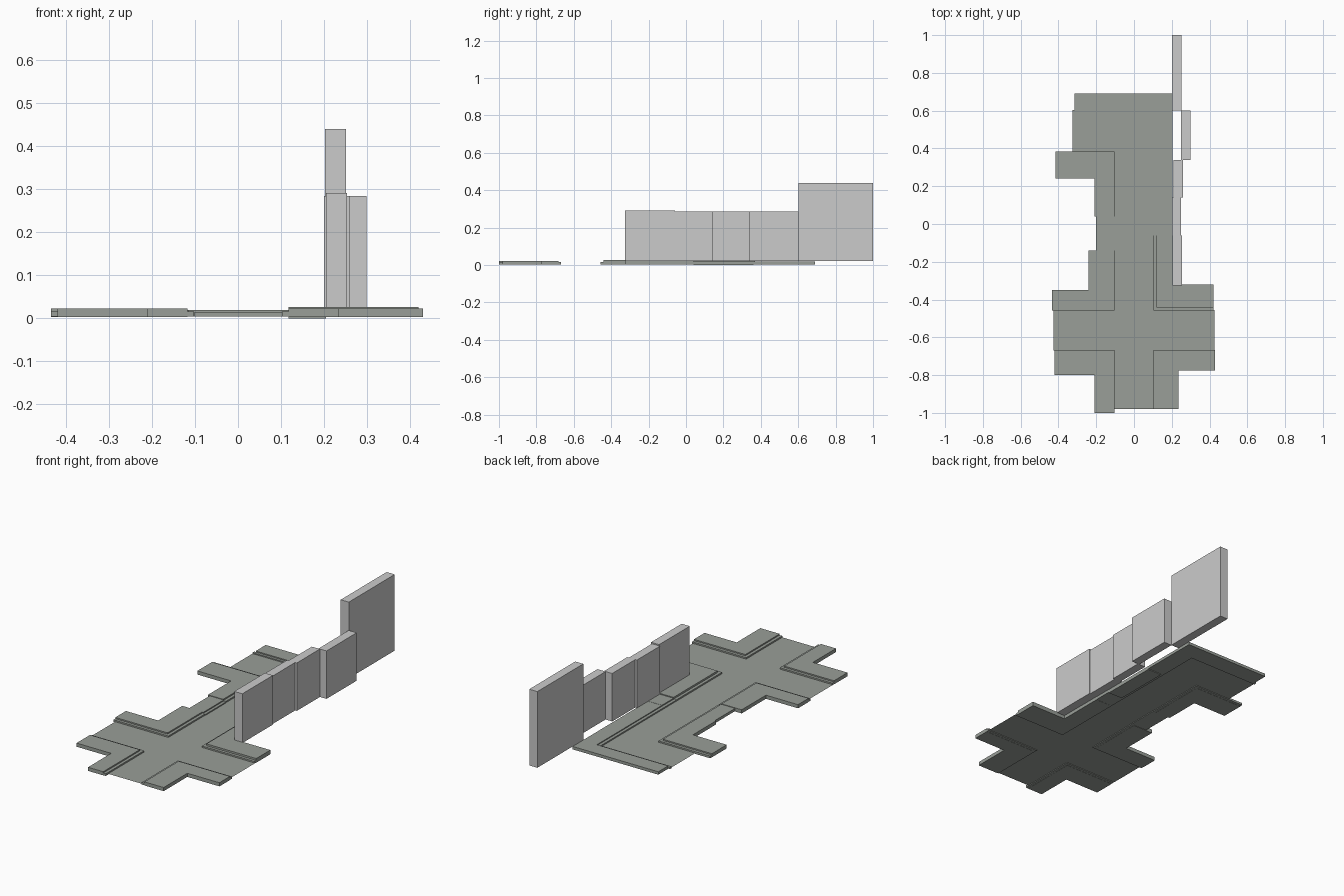
import bpy, bmesh

if "Cube" in bpy.data.objects:
    bpy.data.objects.remove(bpy.data.objects["Cube"])


def material(name, rgb):
    m = bpy.data.materials.new(name)
    m.diffuse_color = (*rgb, 1)
    m.use_nodes = True
    m.node_tree.nodes["Principled BSDF"].inputs["Base Color"].default_value = m.diffuse_color
    return m


GROUND = material("grey_green_paving", (0.32, 0.345, 0.315))
WALL = material("light_grey_wall", (0.6, 0.6, 0.6))


def finish(name, bm, mat):
    me = bpy.data.meshes.new(name)
    bm.to_mesh(me)
    bm.free()
    me.materials.append(mat)
    bpy.context.collection.objects.link(bpy.data.objects.new(name, me))


def prism(name, pts, z0, z1, mat=GROUND):
    """Extrude a plan outline from z0 to z1."""
    bm = bmesh.new()
    f = bm.faces.new([bm.verts.new((x, y, z0)) for x, y in pts])
    up = bmesh.ops.extrude_face_region(bm, geom=[f])["geom"]
    bmesh.ops.translate(bm, vec=(0, 0, z1 - z0),
                        verts=[v for v in up if isinstance(v, bmesh.types.BMVert)])
    bmesh.ops.recalc_face_normals(bm, faces=bm.faces)
    finish(name, bm, mat)


def rect(x0, x1, y0, y1):
    return [(x0, y0), (x1, y0), (x1, y1), (x0, y1)]


def ell(cx, cy, ax, ay, wx, wy):
    """L outline: corner (cx, cy), arms ending at x=ax and y=ay, outer edges at x=wx, y=wy."""
    return [(cx, cy), (ax, cy), (ax, wy), (wx, wy), (wx, ay), (cx, ay)]


# Road surface: thin flat sheets
bm = bmesh.new()
for r in ((-.105, .105, -.98, -.67), (-.425, .425, -.67, -.455), (-.105, .105, -.455, -.07),
          (-.105, .105, -.07, .38), (-.325, .105, .38, .595)):
    bm.faces.new([bm.verts.new((x, y, .008)) for x, y in rect(*r)])
finish("road", bm, GROUND)

# Corner pavements with lower curb strips along the road: corner, arm ends, outer edges
corners = {
    "southwest": (-.118, -.683, -.42, -1.0, -.21, -.80),
    "southeast": (.118, -.683, .43, -.98, .235, -.775),
    "northwest": (-.118, -.442, -.435, -.14, -.24, -.35),
    "northeast": (.118, -.442, .42, -.06, .205, -.32),
    "bend": (-.118, .368, -.415, .04, -.21, .24),
}
C = .016
for n, (cx, cy, ax, ay, wx, wy) in corners.items():
    top = .026 if n == "northeast" else .023
    prism(n + "_pavement", ell(cx, cy, ax, ay, wx, wy), .003, top)
    dx = C if cx < 0 else -C
    dy = C if ay < cy else -C
    prism(n + "_curb", ell(cx + dx, cy + dy, ax, ay, cx, cy), .004, .016)

# Straight pavements and their curbs
prism("west_pavement", rect(-.20, -.115, -.14, .04), .005, .02)
prism("west_curb", rect(-.115, -.10, -.14, .04), .004, .014)
prism("east_pavement_south", rect(.118, .205, -.06, .04), .004, .021)
prism("east_pavement_middle", rect(.118, .205, .04, .36), 0, .02)
prism("east_pavement_north", rect(.118, .205, .36, .604), .004, .02)
prism("east_curb", rect(.102, .118, -.06, .604), .004, .015)
prism("north_pavement", rect(-.315, .205, .604, .69), .004, .02)
prism("north_curb", rect(-.325, .102, .59, .604), .004, .014)

# Row of building blocks along the east pavement
for i, (x, y0, y1, h) in enumerate(((.205, -.325, -.06, .292), (.20, -.06, .14, .285),
                                    (.21, .14, .34, .285), (.25, .34, .602, .285),
                                    (.202, .602, 1.0, .44))):
    prism(f"building_block_{i + 1}", rect(x, x + .049, y0, y1), .022, h, WALL)
